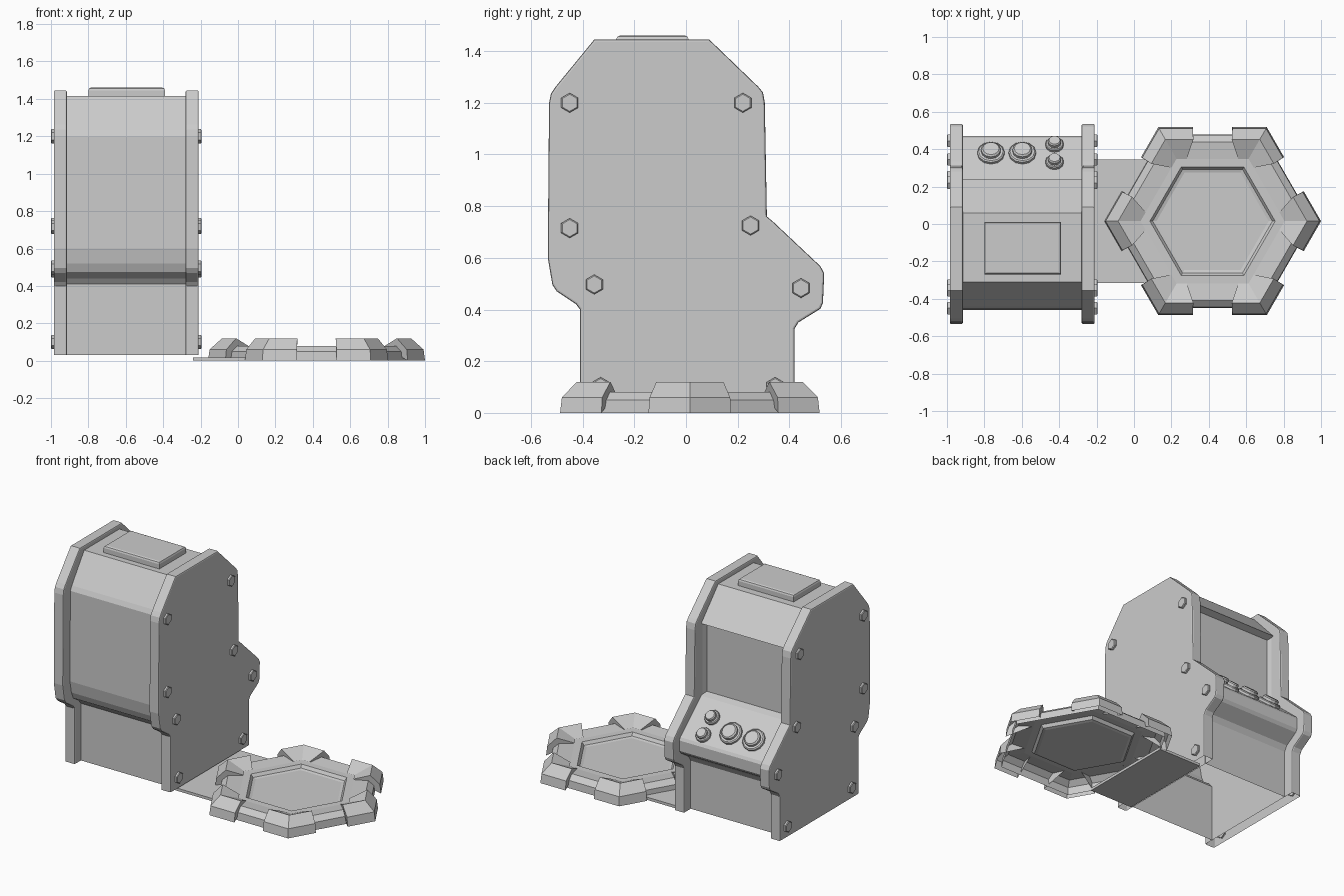
import bpy, bmesh, math
from mathutils import Matrix, Vector

if "Cube" in bpy.data.objects:
    bpy.data.objects.remove(bpy.data.objects["Cube"])


def finish(name, bm):
    bmesh.ops.recalc_face_normals(bm, faces=bm.faces)
    me = bpy.data.meshes.new(name)
    bm.to_mesh(me)
    bm.free()
    ob = bpy.data.objects.new(name, me)
    bpy.context.collection.objects.link(ob)
    return ob


def prism(profile, x0, x1, caps):
    """Extrude an open-bottomed (y, z) profile along x."""
    bm = bmesh.new()
    a = [bm.verts.new((x0, y, z)) for y, z in profile]
    b = [bm.verts.new((x1, y, z)) for y, z in profile]
    for i in range(len(a) - 1):
        bm.faces.new((a[i], a[i + 1], b[i + 1], b[i]))
    if caps:
        bm.faces.new(a)
        bm.faces.new(b)
    return bm


def loft(name, rings, n, matrix, phase=0.0):
    """Stack n-sided rings of (radius, height), capped on the last ring."""
    bm = bmesh.new()
    rows = []
    for r, z in rings:
        rows.append([bm.verts.new((r * math.cos(phase + 2 * math.pi * i / n),
                                   r * math.sin(phase + 2 * math.pi * i / n), z))
                     for i in range(n)])
    for p, q in zip(rows, rows[1:]):
        for i in range(n):
            j = (i + 1) % n
            bm.faces.new((p[i], p[j], q[j], q[i]))
    bm.faces.new(rows[-1])
    bmesh.ops.transform(bm, matrix=matrix, verts=bm.verts)
    ob = finish(name, bm)
    return ob


def box(name, x0, x1, y0, y1, z0, z1, bevel=0.0):
    bm = bmesh.new()
    bmesh.ops.create_cube(bm, size=1)
    for v in bm.verts:
        v.co = ((x0 + x1) / 2 + v.co.x * (x1 - x0),
                (y0 + y1) / 2 + v.co.y * (y1 - y0),
                (z0 + z1) / 2 + v.co.z * (z1 - z0))
    if bevel:
        edges = [e for e in bm.edges if all(v.co.z > z1 - 1e-4 for v in e.verts)]
        bmesh.ops.bevel(bm, geom=edges, offset=bevel, segments=2, profile=0.5, affect='EDGES')
    return finish(name, bm)


# Cabinet side panels
panel = [(-.41, .03), (-.41, .40), (-.425, .42), (-.50, .47), (-.517, .495), (-.535, .60),
         (-.53, 1.20), (-.523, 1.235), (-.505, 1.262), (-.355, 1.445), (.09, 1.445),
         (.28, 1.262), (.298, 1.24), (.305, 1.20), (.313, .76), (.335, .742), (.52, .568),
         (.535, .54), (.53, .425), (.52, .403), (.435, .35), (.42, .325), (.42, .03)]
for name, x0, x1 in (("left_side_panel", -.985, -.915), ("right_side_panel", -.28, -.21)):
    ob = finish(name, prism(panel, x0, x1, True))
    m = ob.modifiers.new("edge_bevel", 'BEVEL')
    m.width = .008
    m.segments = 2
    m.limit_method = 'ANGLE'
    m.angle_limit = math.radians(60)

# Cabinet body between the panels, with the recessed screen
body = [(-.345, .03), (-.345, .41), (-.37, .44), (-.425, .475), (-.445, .52), (-.46, .60),
        (-.455, 1.20), (-.44, 1.23), (-.31, 1.415), (.06, 1.415), (.24, 1.22), (.24, .74),
        (.46, .548), (.47, .53), (.468, .46), (.455, .44), (.37, .385), (.35, .35), (.35, .03)]
bm = prism(body, -.92, -.275, False)
screen = next(f for f in bm.faces if all(abs(v.co.y - .24) < 1e-4 for v in f.verts))
bmesh.ops.inset_individual(bm, faces=[screen], thickness=.02, use_even_offset=True)
bmesh.ops.inset_individual(bm, faces=[screen], thickness=.015, use_even_offset=True)
for v in screen.verts:
    v.co.y -= .045
finish("cabinet_body", bm)

# Top cover
box("top_cover", -.80, -.39, -.27, .01, 1.40, 1.46, .014)

# Hexagonal bolts on both sides
bolts = [(-.45, 1.20), (.22, 1.20), (-.45, .715), (.25, .725),
         (-.355, .497), (.445, .483), (-.33, .10), (.345, .10)]
for side, x, s in (("left", -.985, -1), ("right", -.21, 1)):
    for i, (y, z) in enumerate(bolts):
        mat = Matrix.Translation((x, y, z)) @ Matrix.Rotation(s * math.pi / 2, 4, 'Y')
        loft(f"{side}_bolt_{i + 1}", [(.038, -.01), (.038, .011), (.033, .015)], 6, mat)

# Control buttons, standing on the sloped console
tilt = math.atan2(.22, .192)
tilt = math.pi / 2 - tilt
slope = .192 / .22
for i, (x, y, r) in enumerate([(-.765, .375, .073), (-.597, .375, .073),
                               (-.425, .42, .049), (-.425, .327, .049)]):
    mat = (Matrix.Translation((x, y, .74 - (y - .24) * slope))
           @ Matrix.Rotation(-tilt, 4, 'X'))
    loft(f"button_{i + 1}", [(r, -.01), (r, .014), (r * .9, .02), (r * .72, .02),
                             (r * .72, .036), (r * .6, .044)], 12, mat)

# Floor plate joining cabinet and pad
box("connecting_plate", -.24, .08, -.315, .345, 0, .018)

# Hexagonal pad with sunken centre
centre = Vector((.42, .015, 0))
loft("hex_pad", [(.535, 0), (.531, .05), (.49, .08), (.385, .07), (.335, .07),
                 (.32, .05), (.30, .045)], 6, Matrix.Translation(centre))

# Raised chevron blocks on the six corners
for k in range(6):
    corner, prev, nxt = (Vector((math.cos(a), math.sin(a), 0))
                         for a in (math.radians(60 * (k + d)) for d in (0, -1, 1)))
    bm = bmesh.new()
    rows = []
    for r, z, arm in ((.58, 0, .185), (.572, .06, .18), (.505, .12, .15), (.385, .075, .055)):
        base = centre + corner * r + Vector((0, 0, z))
        rows.append([bm.verts.new(p) for p in (base + (prev - corner) * arm, base,
                                               base + (nxt - corner) * arm)])
    for p, q in zip(rows, rows[1:]):
        for i in (0, 1):
            bm.faces.new((p[i], p[i + 1], q[i + 1], q[i]))
    for i in (0, 2):
        bm.faces.new([row[i] for row in rows])
    finish(f"corner_block_{k + 1}", bm)
